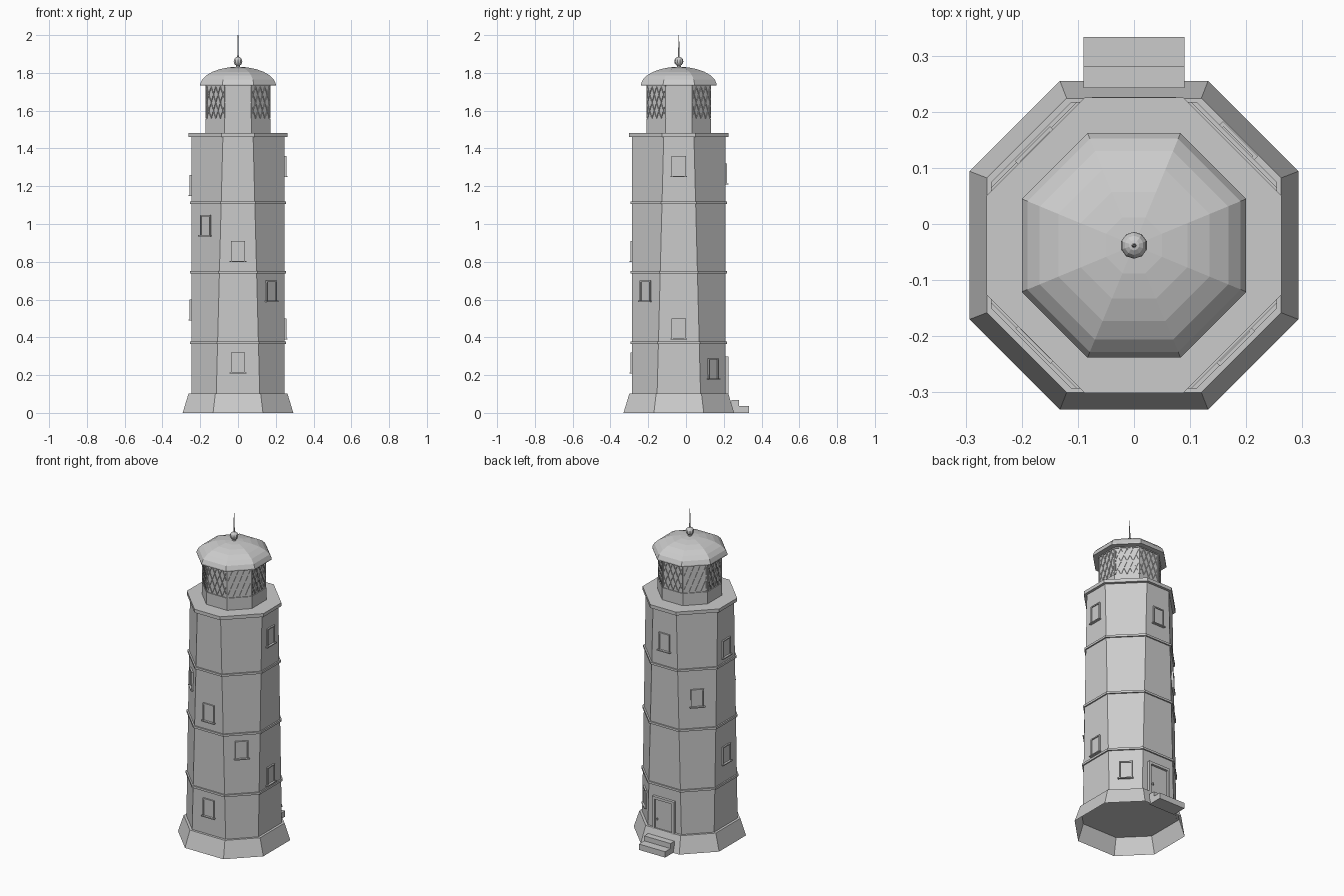
import bpy, bmesh, math
from mathutils import Matrix, Vector

if "Cube" in bpy.data.objects:
    bpy.data.objects.remove(bpy.data.objects["Cube"])

CY = -0.038                      # tower axis offset in y
T = math.tan(math.pi / 8)        # half side of a regular octagon / apothem

stone = bpy.data.materials.new("light grey stone")
stone.diffuse_color = (0.6, 0.6, 0.6, 1)
stone.use_nodes = True
stone.node_tree.nodes["Principled BSDF"].inputs["Base Color"].default_value = stone.diffuse_color


def finish(bm, name, recalc=True):
    if recalc:
        bmesh.ops.recalc_face_normals(bm, faces=bm.faces)
    me = bpy.data.meshes.new(name)
    bm.to_mesh(me)
    bm.free()
    me.materials.append(stone)
    ob = bpy.data.objects.new(name, me)
    bpy.context.collection.objects.link(ob)
    return ob


def loft(name, rings, bottom=True, top=True):
    """Octagonal loft; each ring is (apothem, half width of straight side, z)."""
    bm = bmesh.new()
    loops = []
    for a, h, z in rings:
        pts = [(a, -h), (a, h), (h, a), (-h, a), (-a, h), (-a, -h), (-h, -a), (h, -a)]
        loops.append([bm.verts.new((x, y + CY, z)) for x, y in pts])
    for lo, hi in zip(loops, loops[1:]):
        for i in range(8):
            j = (i + 1) % 8
            bm.faces.new((lo[i], lo[j], hi[j], hi[i]))
    if bottom:
        bm.faces.new(loops[0][::-1])
    if top:
        bm.faces.new(loops[-1])
    return finish(bm, name, False)


def box(bm, az, dist, u, z, depth, width, height, roll=0.0):
    """Box on a wall facing azimuth az: dist outwards, u sideways."""
    m = (Matrix.Translation((0, CY, 0)) @ Matrix.Rotation(az, 4, 'Z')
         @ Matrix.Translation((dist, u, z)) @ Matrix.Rotation(roll, 4, 'X')
         @ Matrix.Diagonal((depth, width, height, 1)))
    bmesh.ops.create_cube(bm, size=1, matrix=m)


A = 0.247


def half(z):
    return 0.115 - 0.035 * (z - 0.1) / 1.36


def wall(deg, z):
    return A if deg % 90 == 0 else (A + half(z)) / math.sqrt(2)


# Flared foot (open below), shaft, bands and gallery
loft("flared_base", [(0.293, 0.132, 0), (0.262, 0.12, 0.102), (A, half(0.1), 0.102)], False, False)
loft("tower_shaft", [(A, half(0.1), 0.1), (A, half(1.47), 1.47)])
for i, z in enumerate((0.365, 0.738, 1.107)):
    h = half(z) + 0.004
    loft(f"band_{i + 1}", [(A + 0.008, h, z), (A + 0.008, h, z + 0.013)])
loft("gallery_slab", [(0.263, 0.088, 1.46), (0.263, 0.088, 1.481)])

# Windows spiralling around the shaft: (facing degrees, sill height)
windows = [(270, 0.21), (270, 0.80), (0, 0.39), (0, 1.25), (180, 0.49), (180, 1.15),
           (90, 1.21), (315, 0.59), (225, 0.937), (45, 0.178), (135, 0.88)]
for i, (deg, z) in enumerate(windows):
    az, d = math.radians(deg), wall(deg, z + 0.055)
    bm = bmesh.new()
    box(bm, az, d, 0, z + 0.055, 0.006, 0.066, 0.10)              # pane
    for s in (-1, 1):
        box(bm, az, d + 0.002, s * 0.034, z + 0.056, 0.014, 0.007, 0.108)
    box(bm, az, d + 0.002, 0, z + 0.107, 0.014, 0.075, 0.007)     # head
    box(bm, az, d + 0.004, 0, z + 0.001, 0.022, 0.088, 0.006)     # sill
    finish(bm, f"window_{i + 1}")

# Door with surround, handle and steps at the back
back = math.pi / 2
bm = bmesh.new()
box(bm, back, A, 0, 0.17, 0.012, 0.12, 0.22)
box(bm, back, A + 0.010, -0.044, 0.16, 0.01, 0.008, 0.012)
finish(bm, "door")
bm = bmesh.new()
for s in (-1, 1):
    box(bm, back, A + 0.002, s * 0.067, 0.175, 0.03, 0.015, 0.22)
box(bm, back, A + 0.002, 0, 0.29, 0.03, 0.149, 0.016)
finish(bm, "door_surround")
bm = bmesh.new()
for y0, y1, z1 in ((0.242, 0.281, 0.067), (0.281, 0.333, 0.036)):
    box(bm, back, (y0 + y1) / 2 - CY, 0, z1 / 2, y1 - y0, 0.18, z1)
finish(bm, "door_steps")

# Lantern room: plinth, slightly recessed glazing
L, G = 0.171, 0.166
loft("lantern_plinth", [(L, L * T, 1.48), (L, L * T, 1.556)])
loft("lantern_glazing", [(G, G * T, 1.55), (G, G * T, 1.75)])

# Diamond lattice with corner posts on each lantern face
bm = bmesh.new()
w, z0, z1 = 2 * G * T, 1.558, 1.728
hgt = z1 - z0
for k in range(8):
    az = k * math.pi / 4
    for s in (-1, 1):
        box(bm, az, G + 0.001, s * (w / 2 - 0.002), (z0 + z1) / 2, 0.008, 0.006, hgt)
    box(bm, az, G + 0.001, 0, z1 + 0.004, 0.008, w, 0.01)
    for i in range(-1, 4):
        ua = i * w / 4
        ta, tb = max(0, -ua / (w / 2)), min(1, (w - ua) / (w / 2))   # clip to the face
        p = Vector((ua + ta * w / 2 - w / 2, z0 + ta * hgt))
        q = Vector((ua + tb * w / 2 - w / 2, z0 + tb * hgt))
        c, dvec = (p + q) / 2, q - p
        roll = -math.atan2(dvec.x, dvec.y)
        for s in (-1, 1):
            box(bm, az, G + 0.001, s * c.x, c.y, 0.007, 0.004, dvec.length, s * roll)
finish(bm, "lantern_lattice")

# Domed eight-sided roof
profile = [(0.165, 1.732), (0.2, 1.734), (0.2, 1.742), (0.19, 1.765), (0.168, 1.787),
           (0.135, 1.806), (0.095, 1.82), (0.05, 1.829), (0.012, 1.832)]
loft("domed_roof", [(r, r * T, z) for r, z in profile])

# Finial: neck, ball and spike
bm = bmesh.new()
for r1, r2, za, zb in ((0.012, 0.008, 1.828, 1.845), (0.0045, 0.0015, 1.87, 2.0)):
    bmesh.ops.create_cone(bm, cap_ends=True, segments=8, radius1=r1, radius2=r2, depth=zb - za,
                          matrix=Matrix.Translation((0, CY, (za + zb) / 2)))
bmesh.ops.create_uvsphere(bm, u_segments=10, v_segments=8, radius=0.024,
                          matrix=Matrix.Translation((0, CY, 1.861)))
finish(bm, "roof_finial")
